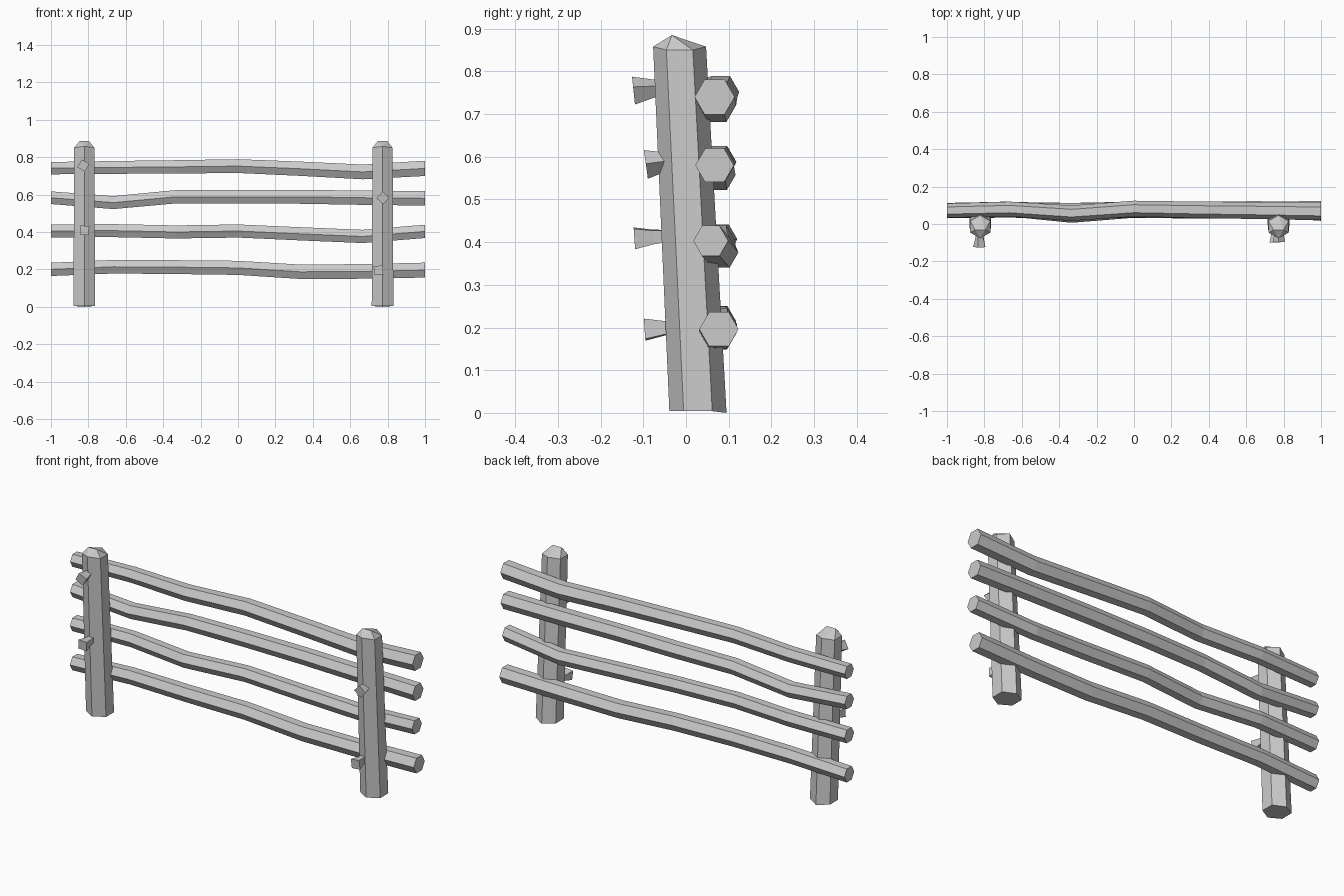
import bpy, bmesh
from math import cos, sin, pi, radians
from mathutils import Vector, Matrix

if "Cube" in bpy.data.objects:
    bpy.data.objects.remove(bpy.data.objects["Cube"])


def finish(name, bm):
    bmesh.ops.recalc_face_normals(bm, faces=bm.faces[:])
    me = bpy.data.meshes.new(name)
    bm.to_mesh(me)
    bm.free()
    ob = bpy.data.objects.new(name, me)
    bpy.context.scene.collection.objects.link(ob)
    return ob


def bridge(bm, a, b):
    n = len(a)
    for i in range(n):
        bm.faces.new((a[i], a[(i + 1) % n], b[(i + 1) % n], b[i]))


# Rails: hexagonal logs running along x with evenly spaced bends
def rail(name, ys, zs, radii):
    bm = bmesh.new()
    rings = []
    for i, (y, z) in enumerate(zip(ys, zs)):
        x = -1 + i / 3
        r = radii[0] + (radii[1] - radii[0]) * i / 6
        rings.append([bm.verts.new((x, y + r * cos(k * pi / 3), z + r * sin(k * pi / 3)))
                      for k in range(6)])
    for a, b in zip(rings, rings[1:]):
        bridge(bm, a, b)
    bm.faces.new(rings[0])
    bm.faces.new(rings[-1])
    finish(name, bm)


rail("top_rail", (.072, .080, .058, .082, .076, .072, .067),
     (.741, .745, .748, .752, .738, .721, .740), (.038, .047))
rail("upper_middle_rail", (.072, .076, .070, .076, .074, .072, .067),
     (.583, .557, .588, .588, .588, .583, .580), (.039, .045))
rail("lower_middle_rail", (.072, .080, .047, .074, .076, .082, .058),
     (.405, .407, .400, .405, .390, .376, .403), (.040, .041))
rail("bottom_rail", (.072, .076, .070, .076, .074, .074, .077),
     (.200, .214, .212, .208, .187, .189, .196), (.041, .046))


# Posts: forward-leaning hexagonal stakes with a bevelled tip
def post(name, xb, xt):
    bm = bmesh.new()
    rings = []
    for x, y, z, r in ((xb, .028, .004, .067), (xt, -.015, .85, .062)):
        rings.append([bm.verts.new((x + r * sin(k * pi / 3), y + r * cos(k * pi / 3),
                                    z + (.008 if k in (0, 3) and z > .5 else 0)))
                      for k in range(6)])
    rings[0][0].co.z = 0
    bm.faces.new(rings[0])
    bridge(bm, *rings)
    left = bm.verts.new((xt - .026, -.033, .885))
    right = bm.verts.new((xt + .026, -.033, .885))
    t = rings[1]
    for a, b, c in ((0, 1, right), (1, 2, right), (2, 3, right),
                    (3, 4, left), (4, 5, left), (5, 0, left)):
        bm.faces.new((t[a], t[b], c))
    bm.faces.new((t[0], right, left))
    bm.faces.new((t[3], left, right))
    finish(name, bm)


post("left_post", -.822, -.822)
post("right_post", .773, .773)


# Pegs: square pins flaring outward from the front of the posts
def peg(name, x, z, y_out, spin, tilt=0):
    bm = bmesh.new()
    rings = []
    for y, h in ((y_out + .085, .013), (y_out + .045, .016), (y_out, .024)):
        rings.append([bm.verts.new((sx * h, y - y_out, sz * h))
                      for sx, sz in ((-1, -1), (1, -1), (1, 1), (-1, 1))])
    for a, b in zip(rings, rings[1:]):
        bridge(bm, a, b)
    bm.faces.new(rings[0])
    bm.faces.new(rings[-1])
    m = (Matrix.Translation(Vector((x, y_out, z))) @ Matrix.Rotation(radians(tilt), 4, 'X')
         @ Matrix.Rotation(radians(spin), 4, 'Y'))
    bm.transform(m)
    finish(name, bm)


peg("peg_left_upper", -.827, .755, -.123, 30, 6)
peg("peg_left_lower", -.820, .409, -.121, 4, 4)
peg("peg_right_upper", .775, .582, -.094, 42, 8)
peg("peg_right_lower", .751, .195, -.097, -5, 4)
